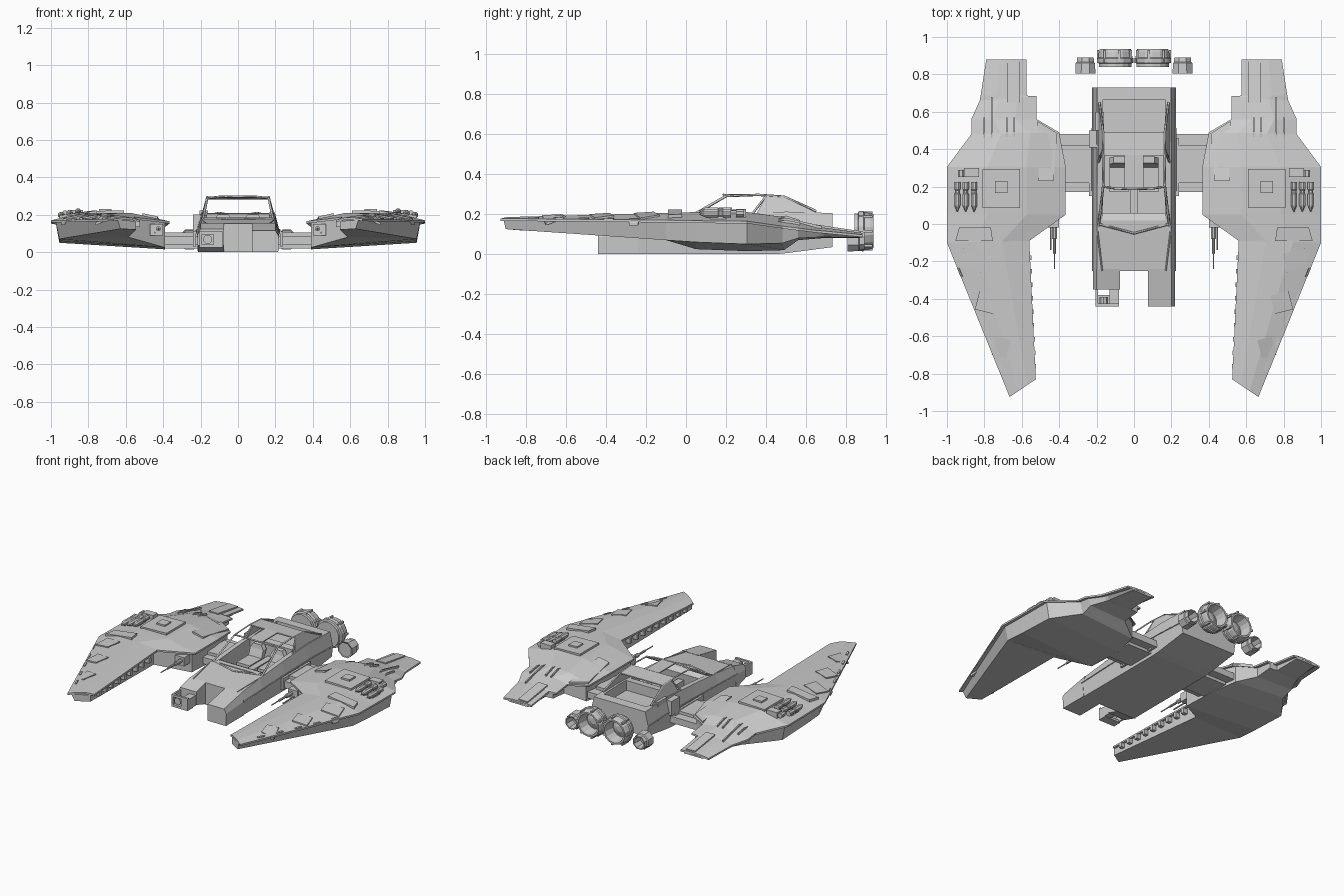
import bpy, bmesh, math
from mathutils import Vector
from mathutils.bvhtree import BVHTree

if "Cube" in bpy.data.objects:
    bpy.data.objects.remove(bpy.data.objects["Cube"])


def finish(name, bm, mirror=False):
    bmesh.ops.recalc_face_normals(bm, faces=bm.faces)
    me = bpy.data.meshes.new(name)
    bm.to_mesh(me)
    bm.free()
    ob = bpy.data.objects.new(name, me)
    bpy.context.collection.objects.link(ob)
    if mirror:
        ob.modifiers.new("mirror", 'MIRROR')
    return ob


def loft_bm(rings, closed=False):
    bm = bmesh.new()
    vs = [[bm.verts.new(p) for p in r] for r in rings]
    n = len(rings[0])
    pairs = list(zip(vs, vs[1:])) + ([(vs[-1], vs[0])] if closed else [])
    for a, b in pairs:
        for i in range(n):
            bm.faces.new((a[i], a[(i + 1) % n], b[(i + 1) % n], b[i]))
    if not closed:
        bm.faces.new(vs[0])
        bm.faces.new(vs[-1])
    return bm


def loft(name, rings, mirror=False, closed=False):
    return finish(name, loft_bm(rings, closed), mirror)


def box(name, x0, x1, y0, y1, z0, z1, mirror=False):
    ring = lambda z: [(x0, y0, z), (x1, y0, z), (x1, y1, z), (x0, y1, z)]
    return loft(name, [ring(z0), ring(z1)], mirror)


def rod(name, x, z, prof, n=12, mirror=True, closed=False):
    """Round part along y from (y, radius) pairs."""
    rings = [[(x + r * math.cos(2 * math.pi * (i + .5) / n), y, z + r * math.sin(2 * math.pi * (i + .5) / n))
              for i in range(n)] for y, r in prof]
    return loft(name, rings, mirror, closed)


def tube(name, pts, r=.006, mirror=True):
    cu = bpy.data.curves.new(name, 'CURVE')
    cu.dimensions = '3D'
    cu.bevel_depth, cu.bevel_resolution, cu.use_fill_caps = r, 0, True
    sp = cu.splines.new('POLY')
    sp.points.add(len(pts) - 1)
    for p, c in zip(sp.points, pts):
        p.co = (*c, 1)
    ob = bpy.data.objects.new(name, cu)
    bpy.context.collection.objects.link(ob)
    if mirror:
        ob.modifiers.new("mirror", 'MIRROR')


# Wing stations: inner (x, y), outer (x, y), top z inner/crest/outer, bottom z inner/outer
stations = [
    ((.525, -.83), (.665, -.925), (.172, .185, .178), (.12, .125)),
    ((.56, -.09), (1.0, -.10), (.188, .206, .170), (.08, .07)),
    ((.365, .05), (1.0, .05), (.165, .21, .167), (.025, .06)),
    ((.365, .305), (1.0, .305), (.165, .21, .165), (.015, .05)),
    ((.40, .49), (.87, .48), (.14, .185, .14), (.02, .055)),
    ((.52, .56), (.87, .56), (.14, .16, .13), (.07, .08)),
    ((.52, .684), (.825, .66), (.125, .135, .118), (.08, .085)),
    ((.575, .686), (.82, .686), (.125, .133, .116), (.08, .085)),
    ((.575, .88), (.79, .88), (.10, .106, .097), (.082, .082)),
]
plate, body = [], []
for a, b, (zi, zc, zo), (bi, bo) in stations:
    A, B = Vector((*a, 0)), Vector((*b, 0))
    up = [A.lerp(B, t) + Vector((0, 0, z)) for t, z in ((0, zi), (.33, zc), (.66, zc), (1, zo))]
    plate.append(up + [p - Vector((0, 0, .012)) for p in reversed(up)])
    s = .025 / (B - A).length
    I, O = A.lerp(B, s), A.lerp(B, 1 - s)
    O2 = A.lerp(B, 1 - 1.8 * s)
    body.append([I + Vector((0, 0, zi - .006)), O + Vector((0, 0, zo - .006)),
                 O2 + Vector((0, 0, bo)), I + Vector((0, 0, bi))])
bm = loft_bm(plate)
tree = BVHTree.FromBMesh(bm)
finish("wing_top_plate", bm, True)
loft("wing_body", body, True)


def surf(x, y):
    hit = tree.ray_cast(Vector((x, y, 1)), Vector((0, 0, -1)))[0]
    return hit.z if hit else .15


def drape(name, pts, h=.008):
    """Raised panel following the wing surface."""
    loft(name, [[(x, y, surf(x, y) + d) for x, y in pts] for d in (-.006, h)], True)


def rect(cx, cy, w, l, rot=0):
    c, s = math.cos(rot), math.sin(rot)
    return [(cx + c * u * w / 2 - s * v * l / 2, cy + s * u * w / 2 + c * v * l / 2)
            for u, v in ((-1, -1), (1, -1), (1, 1), (-1, 1))]


# Wing surface panels
drape("hatch", rect(.71, .19, .20, .21), .014)
drape("hatch_cap", rect(.71, .197, .065, .065), .022)
drape("tail_panel", rect(.645, .76, .07, .22))
drape("shoulder_panel", [(.515, .55), (.41, .485), (.43, .23), (.51, .23)], .012)
drape("front_box", [(.755, -.09), (.955, -.09), (.935, -.02), (.765, -.02)], .016)
for cx, cy, w in ((.865, -.195, .12), (.79, -.42, .10), (.71, -.66, .08)):
    drape("front_panel", rect(cx, cy, w, .10, .25))
for i in range(5):
    drape("edge_tab", rect(.93 - .055 * i, -.30 - .125 * i + .04, .012, .05, -.4), .006)

# Cooling fins
for x, y1 in ((.64, .57), (.68, .57), (.76, .68), (.80, .57)):
    loft("fin", [[(x + d, .45, surf(x, .45) - .004), (x + d, .50, surf(x, .50) + .012),
                  (x + d, y1, surf(x, y1) + .012), (x + d, y1, surf(x, y1) - .004)] for d in (-.004, .004)], True)

# Rocket rack
for x in (.855, .90, .945):
    z = surf(x, .15) + .022
    rod("rocket", x, z, [(.065, .002), (.10, .018), (.16, .018), (.165, .014), (.18, .014), (.185, .018), (.225, .018)], 8)
    box("rocket_mount", x - .008, x + .008, .12, .20, z - .035, z, True)
box("sensor_box", .83, .91, .25, .30, .17, .225, True)
rod("sensor_barrel", .925, .205, [(.25, .018), (.29, .018)], 8)

# Guns under the wing shoulder
rod("gun", .425, .125, [(-.24, .004), (-.16, .004), (-.158, .008), (-.08, .008), (-.078, .014), (.06, .014)], 8)
rod("gun_low", .445, .105, [(-.14, .005), (.06, .005)], 8)
box("gun_mount", .40, .47, -.02, .08, .09, .15, True)

# Teeth along the inner front edge
for i in range(9):
    t = i / 8
    x, y = .553 - .025 * t, -.18 - .58 * t
    box("edge_tooth", x - .004, x + .03, y - .012, y + .012, .135, .17, True)

# Pylons between hull and wings
box("pylon", .19, .42, .17, .48, .04, .085, True)
box("pylon_beam", .19, .40, .22, .42, .02, .105, True)
box("pylon_joint", .225, .24, .15, .46, .03, .11, True)


# Hull
def hull_ring(y, zb, zm, zt, x0=None, w=1):
    if x0 is None:
        return [(-.21 * w, y, zb), (.21 * w, y, zb), (.22 * w, y, zm), (.197 * w, y, zt), (-.197 * w, y, zt), (-.22 * w, y, zm)]
    return [(x0, y, zb), (.215, y, zb), (.218, y, zm), (.20, y, zt), (x0, y, zt)]


hull = loft("hull", [hull_ring(*s) for s in (
    (-.25, 0, .10, .152), (-.04, 0, .11, .175), (.20, 0, .115, .195),
    (.45, 0, .12, .21), (.50, .005, .12, .212), (.73, .035, .11, .205))])
for name, d in (("cockpit_cutter", (-.165, .165, .0, .37, .07, .4)), ("bed_cutter", (-.165, .165, .42, .665, .14, .4))):
    cut = box(name, *d)
    cut.hide_render = True
    cut.hide_viewport = True
    m = hull.modifiers.new(name, 'BOOLEAN')
    m.operation, m.object, m.solver = 'DIFFERENCE', cut, 'EXACT'

# Fenders: long on the right, broken short on the left with an exposed frame
loft("right_fender", [hull_ring(y, 0, zm, zt, .075) for y, zm, zt in ((-.44, .085, .115), (-.24, .10, .155))])
L = [[(-x, y, z) for x, y, z in hull_ring(yy, zb, zm, zt, .075)]
     for yy, zb, zm, zt in ((-.35, .035, .09, .125), (-.24, 0, .10, .155))]
loft("left_fender", L)
box("fender_frame_side", -.205, -.193, -.44, -.34, .03, .11)
box("fender_frame_inner", -.13, -.08, -.44, -.34, .03, .10)
box("fender_frame_floor", -.205, -.08, -.44, -.38, .025, .04)
box("fender_frame_top", -.205, -.08, -.44, -.425, .095, .11)
rod("lamp", -.162, .068, [(-.435, .024), (-.39, .024)], 10, False)

# Hood creases and side trim
for s in (-1, 1):
    tube("hood_crease", [(s * .195, -.04, .176), (s * .17, -.25, .154)], .004, False)
tube("hood_edge", [(-.19, -.0, .18), (0, -.05, .177), (.19, -.0, .18)], .006, False)
tube("hull_trim", [(.22, -.25, .10), (.222, .2, .115), (.222, .5, .12), (.22, .73, .11)], .004)
box("side_intake", -.24, -.19, .41, .50, .10, .20)
box("side_pipe", -.205, -.16, .50, .60, .19, .222)

# Cockpit interior
for s in (-1, 1):
    box("seat_base", s * .08 - .05, s * .08 + .05, .17, .33, .07, .12)
    loft("seat_back", [[(s * .08 - w, y, z), (s * .08 + w, y, z), (s * .08 + w, y + .035, z), (s * .08 - w, y + .035, z)]
                       for w, y, z in ((.05, .29, .09), (.05, .32, .17), (.03, .325, .20))])
loft("dashboard", [[(x, -.01, .07), (x, .05, .07), (x, .06, .165), (x, .02, .185), (x, -.01, .183)] for x in (-.166, .166)])
box("centre_console", -.022, .022, .05, .36, .07, .12)

# Canopy frame
tube("windscreen_pillar", [(.19, -.02, .17), (.18, .07, .215), (.165, .20, .29)], .007)
tube("windscreen_header", [(-.165, .20, .289), (-.1, .19, .296), (0, .187, .298), (.1, .19, .296), (.165, .20, .289)], .006, False)
tube("roof_rail", [(.165, .20, .29), (.165, .36, .296), (.165, .49, .287), (.185, .65, .215)], .006)
tube("door_pillar", [(.165, .40, .29), (.19, .33, .20)], .006)
loft("sail_panel", [[(.192 - d, .35, .2), (.168 - d, .40, .29), (.168 - d, .49, .285), (.19 - d, .65, .208)] for d in (0, .01)], True)
loft("roof_strip", [[(-.05, y, z), (.05, y, z), (.05, y, z - .007), (-.05, y, z - .007)]
                    for y, z in ((.19, .299), (.37, .299))])
loft("roof_panel", [[(-.165, y, z), (.165, y, z), (.165, y, z - .008), (-.165, y, z - .008)]
                    for y, z in ((.365, .298), (.49, .289))])

# Engine nozzles
rod("main_nozzle", .10, .115, [(.84, .088), (.858, .088), (.862, .099), (.885, .101), (.89, .094), (.92, .09),
                               (.935, .085), (.935, .073), (.86, .06), (.85, .03), (.84, .03)], 14, closed=True)
rod("main_nozzle_core", .10, .115, [(.842, .075), (.856, .065), (.875, .02)], 14)
for i in range(7):
    a = 2 * math.pi * i / 7
    x, z = .10 + .093 * math.cos(a), .115 + .093 * math.sin(a)
    box("nozzle_rib", x - .006, x + .006, .86, .93, z - .006, z + .006, True)
rod("side_nozzle", .26, .067, [(.805, .058), (.86, .056), (.865, .05), (.89, .048), (.89, .04), (.82, .035)], 8, closed=True)
rod("side_nozzle_core", .26, .067, [(.806, .05), (.825, .036)], 8)
